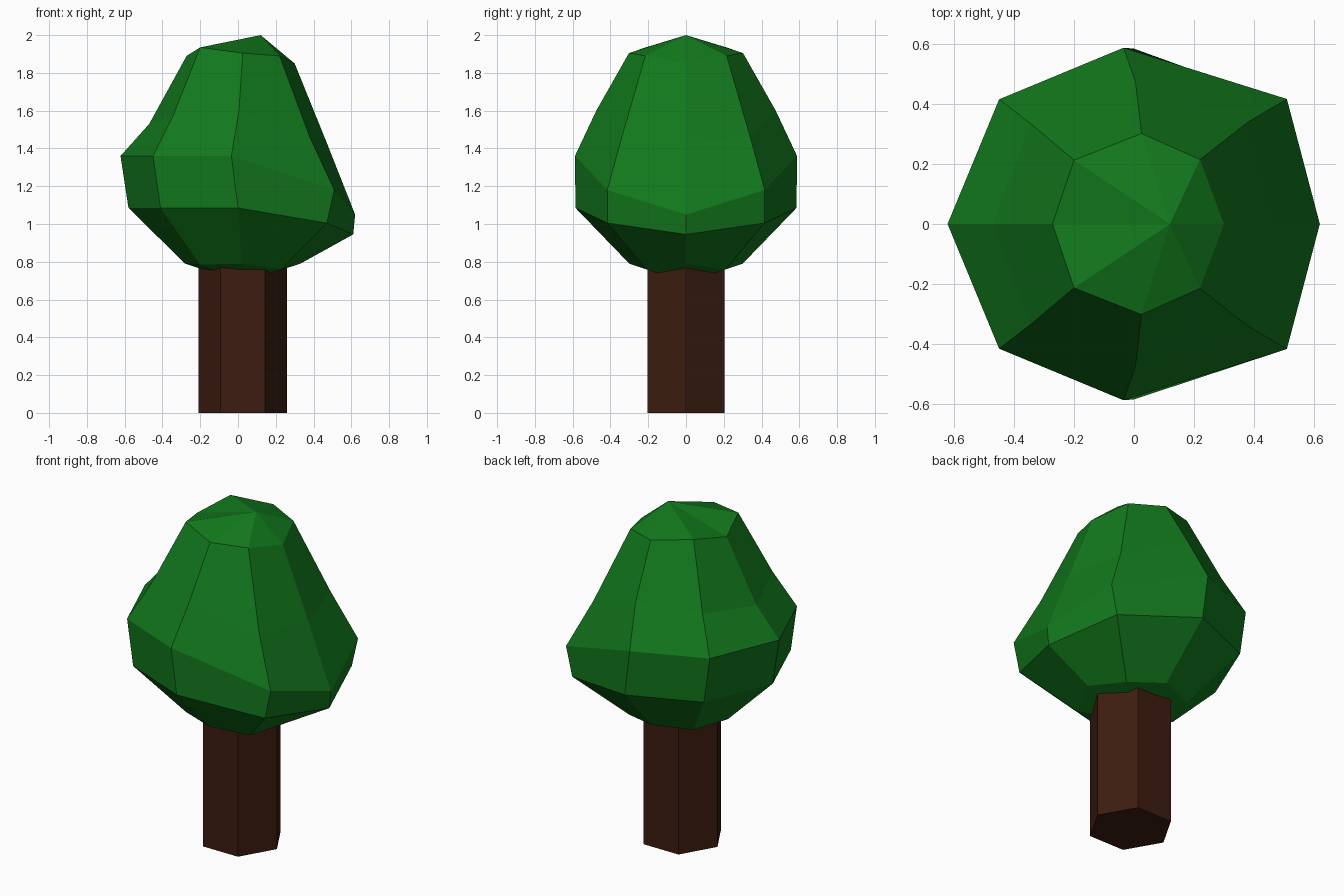
import bpy, bmesh, math

if "Cube" in bpy.data.objects:
    bpy.data.objects.remove(bpy.data.objects["Cube"])


def finish(bm, name, color):
    bmesh.ops.recalc_face_normals(bm, faces=bm.faces)
    mesh = bpy.data.meshes.new(name)
    bm.to_mesh(mesh)
    bm.free()
    obj = bpy.data.objects.new(name, mesh)
    bpy.context.collection.objects.link(obj)
    mat = bpy.data.materials.new(name + "_colour")
    mat.diffuse_color = color
    mat.use_nodes = True
    mat.node_tree.nodes["Principled BSDF"].inputs["Base Color"].default_value = mat.diffuse_color
    mesh.materials.append(mat)
    return obj


# Trunk: hexagonal prism running up into the foliage
bm = bmesh.new()
base = [bm.verts.new((0.025 + 0.235 * math.cos(i * math.pi / 3),
                      0.235 * math.sin(i * math.pi / 3), 0)) for i in range(6)]
cap = bm.faces.new(base)
ext = bmesh.ops.extrude_face_region(bm, geom=[cap], use_keep_orig=True)
for v in ext["geom"]:
    if isinstance(v, bmesh.types.BMVert):
        v.co.z = 0.8
finish(bm, "trunk", (0.045, 0.012, 0.005, 1))

# Foliage: profiles (x, y, z) from low to high, from +x round to -x
columns = [
    [(0.33, 0, 0.79), (0.61, 0, 0.945), (0.62, 0, 1.05), (0.47, 0, 1.43), (0.30, 0, 1.85)],
    [(0.23, 0.21, 0.76), (0.47, 0.415, 1.005), (0.51, 0.417, 1.18), (0.38, 0.34, 1.46), (0.22, 0.215, 1.89)],
    [(0.02, 0.30, 0.79), (0.0, 0.585, 1.085), (-0.035, 0.588, 1.36), (0.005, 0.475, 1.6), (0.025, 0.302, 1.905)],
    [(-0.20, 0.21, 0.785), (-0.41, 0.415, 1.085), (-0.45, 0.416, 1.36), (-0.345, 0.335, 1.57), (-0.20, 0.213, 1.935)],
    [(-0.28, 0, 0.79), (-0.58, 0, 1.085), (-0.622, 0, 1.36), (-0.47, 0, 1.53), (-0.272, 0, 1.89)],
]
# The front half mirrors the back half
columns += [[(x, -y, z) for x, y, z in col] for col in columns[3:0:-1]]

bm = bmesh.new()
rows = [[bm.verts.new(p) for p in col] for col in columns]
bottom = bm.verts.new((0.02, 0, 0.69))
top = bm.verts.new((0.12, 0, 2.0))
for i, a in enumerate(rows):
    b = rows[(i + 1) % len(rows)]
    for lo in range(4):
        bm.faces.new((a[lo], b[lo], b[lo + 1], a[lo + 1]))
    bm.faces.new((bottom, b[0], a[0]))
    bm.faces.new((top, a[-1], b[-1]))
finish(bm, "foliage", (0.006, 0.19, 0.012, 1))
